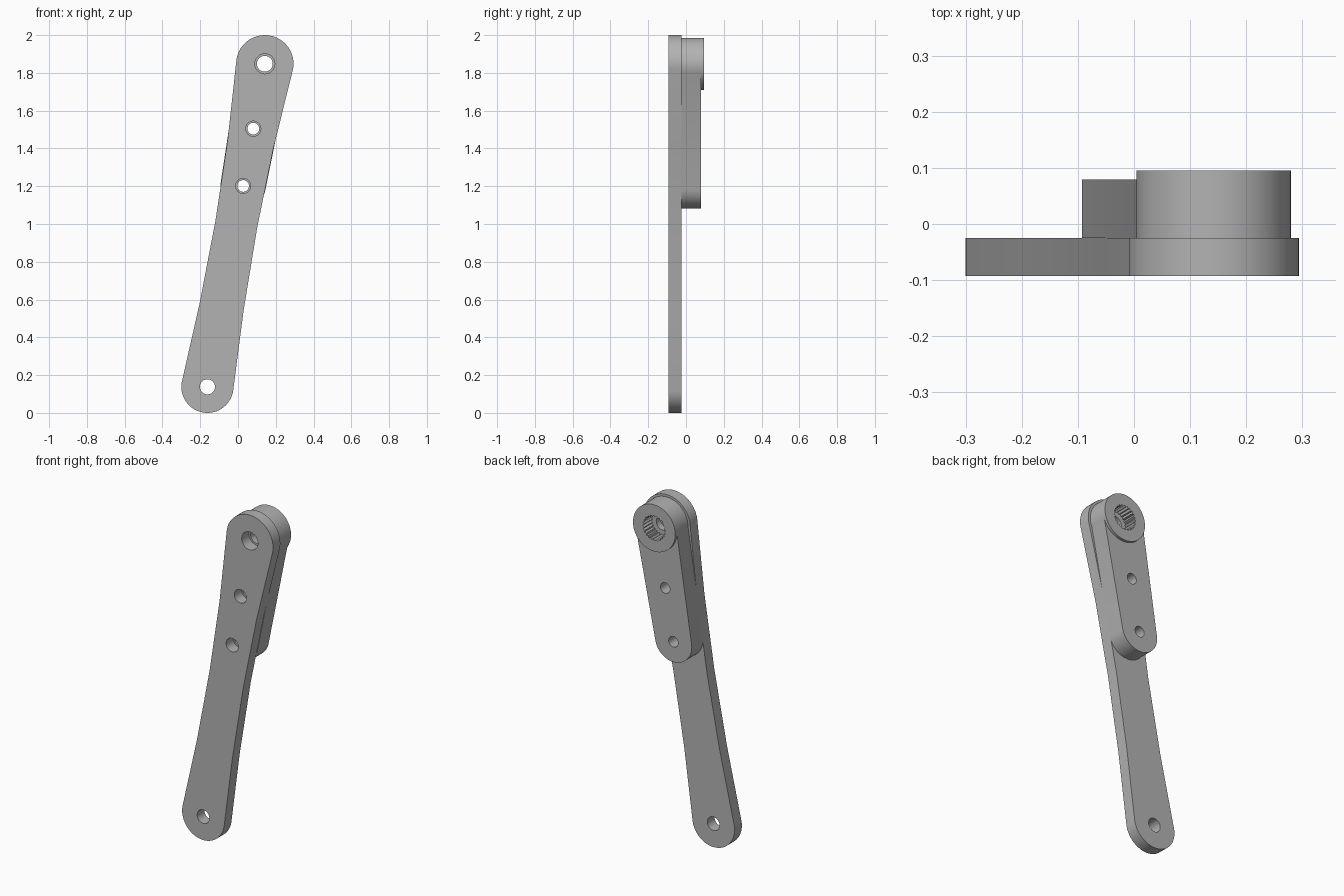
import bpy, bmesh, math
from mathutils import Vector

if "Cube" in bpy.data.objects:
    bpy.data.objects.remove(bpy.data.objects["Cube"])

grey = bpy.data.materials.new("plain grey")
grey.use_nodes = True
colour = (0.45, 0.45, 0.45, 1)
grey.diffuse_color = colour
grey.node_tree.nodes["Principled BSDF"].inputs["Base Color"].default_value = colour

# Pivot centres as (x, z), all on one slanted axis
LOW, TOP = Vector((-0.162, 0.138)), Vector((0.142, 1.848))
AXIS = (TOP - LOW).normalized()
SIDE = Vector((AXIS.y, -AXIS.x))
LENGTH = (TOP - LOW).length
END, MID = LOW + AXIS * 1.08, LOW + AXIS * 1.388
FRONT, JOIN, ARM_BACK, BOSS_BACK = -0.093, -0.025, 0.079, 0.095


def prism(name, outline, y0, y1):
    """Extrude an x-z outline between two depths."""
    bm = bmesh.new()
    face = bm.faces.new([bm.verts.new((p.x, y0, p.y)) for p in outline])
    out = bmesh.ops.extrude_face_region(bm, geom=[face])
    moved = [g for g in out["geom"] if isinstance(g, bmesh.types.BMVert)]
    bmesh.ops.translate(bm, verts=moved, vec=(0, y1 - y0, 0))
    bmesh.ops.recalc_face_normals(bm, faces=bm.faces[:])
    mesh = bpy.data.meshes.new(name)
    bm.to_mesh(mesh)
    bm.free()
    mesh.materials.append(grey)
    obj = bpy.data.objects.new(name, mesh)
    bpy.context.collection.objects.link(obj)
    return obj


def arc(centre, r, start, end, steps):
    """Points of an arc, with angles measured from SIDE towards AXIS."""
    angles = [start + (end - start) * i / steps for i in range(steps + 1)]
    return [centre + SIDE * r * math.cos(a) + AXIS * r * math.sin(a) for a in angles]


def circle(centre, r, steps=48):
    return arc(centre, r, 0, math.tau, steps)[:-1]


def combine(obj, other, operation):
    """Apply a boolean and discard the helper."""
    mod = obj.modifiers.new(operation, "BOOLEAN")
    mod.operation, mod.solver, mod.object = operation, "EXACT", other
    bpy.context.view_layer.objects.active = obj
    bpy.ops.object.modifier_apply(modifier=mod.name)
    bpy.data.objects.remove(other)


def drill(obj, centre, r, y0, y1):
    combine(obj, prism("drill", circle(centre, r, 32), y0, y1), "DIFFERENCE")


# Front plate: rounded ends with a gently waisted middle
waist = [(0.43, 0.118), (0.87, 0.112), (1.3, 0.123)]
right = [LOW + AXIS * t + SIDE * w for t, w in waist]
left = [LOW + AXIS * t - SIDE * w for t, w in reversed(waist)]
outline = (arc(LOW, 0.138, -math.pi, 0, 32) + right
           + arc(TOP, 0.152, 0, math.pi, 32) + left)
plate = prism("front_plate", outline, FRONT, JOIN)
for centre, r in ((LOW, 0.04), (END, 0.04), (MID, 0.04), (TOP, 0.053)):
    drill(plate, centre, r, FRONT - 0.1, JOIN + 0.1)

# Rear horn: tapered arm joined to a round boss
arm_outline = arc(END, 0.12, -math.pi, 0, 32) + arc(TOP, 0.136, 0, math.pi, 32)
horn = prism("rear_horn", arm_outline, JOIN, ARM_BACK)
combine(horn, prism("boss", circle(TOP, 0.138, 64), JOIN, BOSS_BACK), "UNION")
for centre, r in ((END, 0.031), (MID, 0.031), (TOP, 0.042)):
    drill(horn, centre, r, JOIN - 0.1, BOSS_BACK + 0.1)

# Toothed socket in the back of the boss
TEETH = 24
socket = []
for i in range(TEETH * 2):
    a = math.tau * i / (TEETH * 2)
    r = 0.075 if i % 2 else 0.066
    socket.append(TOP + SIDE * r * math.cos(a) + AXIS * r * math.sin(a))
combine(horn, prism("socket", socket, 0.015, BOSS_BACK + 0.1), "DIFFERENCE")

# Smooth the round walls and keep the rims sharp
for obj in (plate, horn):
    bpy.ops.object.select_all(action="DESELECT")
    obj.select_set(True)
    bpy.context.view_layer.objects.active = obj
    bpy.ops.object.shade_smooth_by_angle(angle=math.radians(20))
